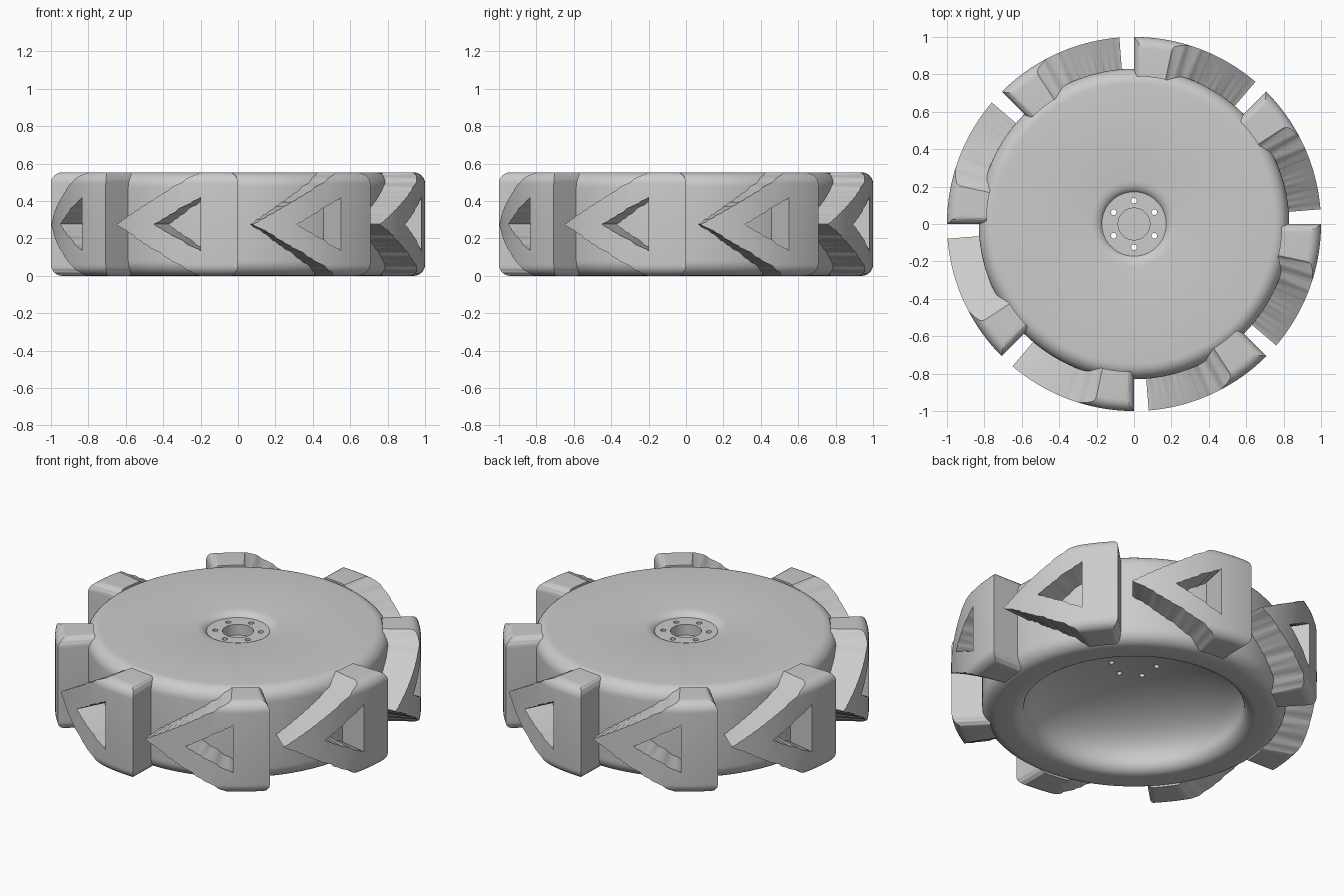
import bpy, bmesh
from math import sin, cos, pi, radians

if "Cube" in bpy.data.objects:
    bpy.data.objects.remove(bpy.data.objects["Cube"])

H = 0.553          # overall height
MID = H / 2
LUGS = 8


def make_object(name, bm):
    bmesh.ops.recalc_face_normals(bm, faces=bm.faces[:])
    mesh = bpy.data.meshes.new(name)
    bm.to_mesh(mesh)
    bm.free()
    ob = bpy.data.objects.new(name, mesh)
    bpy.context.collection.objects.link(ob)
    return ob


def arc(cx, cz, rad, a0, a1, n=8):
    return [(cx + rad * cos(radians(a0 + (a1 - a0) * i / n)),
             cz + rad * sin(radians(a0 + (a1 - a0) * i / n))) for i in range(n + 1)]


def lathe(name, profile, seg=192, closed=False):
    """Revolve (r, z) points about z; points on the axis become single poles."""
    bm = bmesh.new()
    rings = []
    for r, z in profile:
        if r < 1e-6:
            rings.append([bm.verts.new((0, 0, z))] * seg)
        else:
            rings.append([bm.verts.new((r * cos(2 * pi * i / seg), r * sin(2 * pi * i / seg), z))
                          for i in range(seg)])
    pairs = list(zip(rings, rings[1:]))
    if closed:
        pairs.append((rings[-1], rings[0]))
    for a, b in pairs:
        for i in range(seg):
            j = (i + 1) % seg
            bm.faces.new(list(dict.fromkeys((a[i], a[j], b[j], b[i]))))
    return make_object(name, bm)


def radial_prism(name, outline, r0, r1):
    """Extrude an unrolled (degrees, z) outline radially, clockwise from the front."""
    bm = bmesh.new()
    loops = []
    for r in (r0, r1):
        loops.append([bm.verts.new((r * cos(radians(-90 - a)), r * sin(radians(-90 - a)), z))
                      for a, z in outline])
    n = len(outline)
    for i in range(n):
        j = (i + 1) % n
        bm.faces.new((loops[0][i], loops[0][j], loops[1][j], loops[1][i]))
    bm.faces.new(loops[0])
    bm.faces.new(loops[1])
    bmesh.ops.triangulate(bm, faces=bm.faces[:])
    return make_object(name, bm)


def boolean(ob, cutter, op):
    mod = ob.modifiers.new("cut", 'BOOLEAN')
    mod.object, mod.operation, mod.solver = cutter, op, 'EXACT'
    bpy.context.view_layer.objects.active = ob
    bpy.ops.object.modifier_apply(modifier=mod.name)
    bpy.data.objects.remove(cutter)


def smooth(ob):
    bpy.ops.object.select_all(action='DESELECT')
    ob.select_set(True)
    bpy.context.view_layer.objects.active = ob
    bpy.ops.object.shade_smooth_by_angle(angle=radians(30))


def subdivide(points, n):
    out = []
    for p, q in zip(points, points[1:] + points[:1]):
        out += [(p[0] + (q[0] - p[0]) * i / n, p[1] + (q[1] - p[1]) * i / n) for i in range(n)]
    return out


# Wheel body: hub recess, flat top, rounded rim, hollow bowl underneath
F = 0.08
profile = [(0, 0.46), (0.085, 0.46), (0.085, 0.525), (0.172, 0.525)]
profile += [(0.178, 0.533), (0.19, 0.542), (0.207, 0.549), (0.23, H)]
profile += arc(0.83 - F, H - F, F, 90, 0) + arc(0.83 - F, F, F, 0, -90)
profile += arc(0.67, 0.07, 0.07, 270, 180)
profile += [(0.6 * cos(radians(t)), 0.07 + 0.26 * sin(radians(t))) for t in range(6, 90, 6)]
profile += [(0, 0.33)]
body = lathe("wheel_body", profile)

# Bolt holes through the hub
bm = bmesh.new()
for k in range(6):
    a = radians(90 + 60 * k)
    new = bmesh.ops.create_cone(bm, cap_ends=True, segments=20, radius1=0.015, radius2=0.015, depth=0.6)
    bmesh.ops.translate(bm, verts=new["verts"], vec=(0.125 * cos(a), 0.125 * sin(a), 0.45))
boolean(body, make_object("bolt_hole_cutter", bm), 'DIFFERENCE')
smooth(body)

# Tread lug: rounded ring trimmed to an arrow outline, with a triangular pocket
R = 0.06
ring = [(0.79, 0), (0.79, H)] + arc(1 - R, H - R, R, 90, 0) + arc(1 - R, R, R, 0, -90)
lug = lathe("tread_lug_1", ring, closed=True)

deg = 180 / pi
top = H + 0.004
upper = [(x * deg, z) for x, z in arc(R, top - R, R, 180, 90)]
upper += [(6, top)] + [(12 + 28.5 * i / 12, top + (MID - top) * i / 12) for i in range(13)]
lower = [(a, H - z) for a, z in reversed(upper[:-1])]
boolean(lug, radial_prism("lug_outline", upper + lower, 0.6, 1.3), 'INTERSECT')

pocket = subdivide([(11.5, MID - 0.145), (11.5, MID + 0.145), (26.7, MID)], 6)
boolean(lug, radial_prism("pocket_cutter", pocket, 0.6, 1.3), 'DIFFERENCE')
smooth(lug)

# Repeat the lug around the wheel
for k in range(1, LUGS):
    copy = bpy.data.objects.new(f"tread_lug_{k + 1}", lug.data)
    copy.rotation_euler.z = 2 * pi * k / LUGS
    bpy.context.collection.objects.link(copy)
